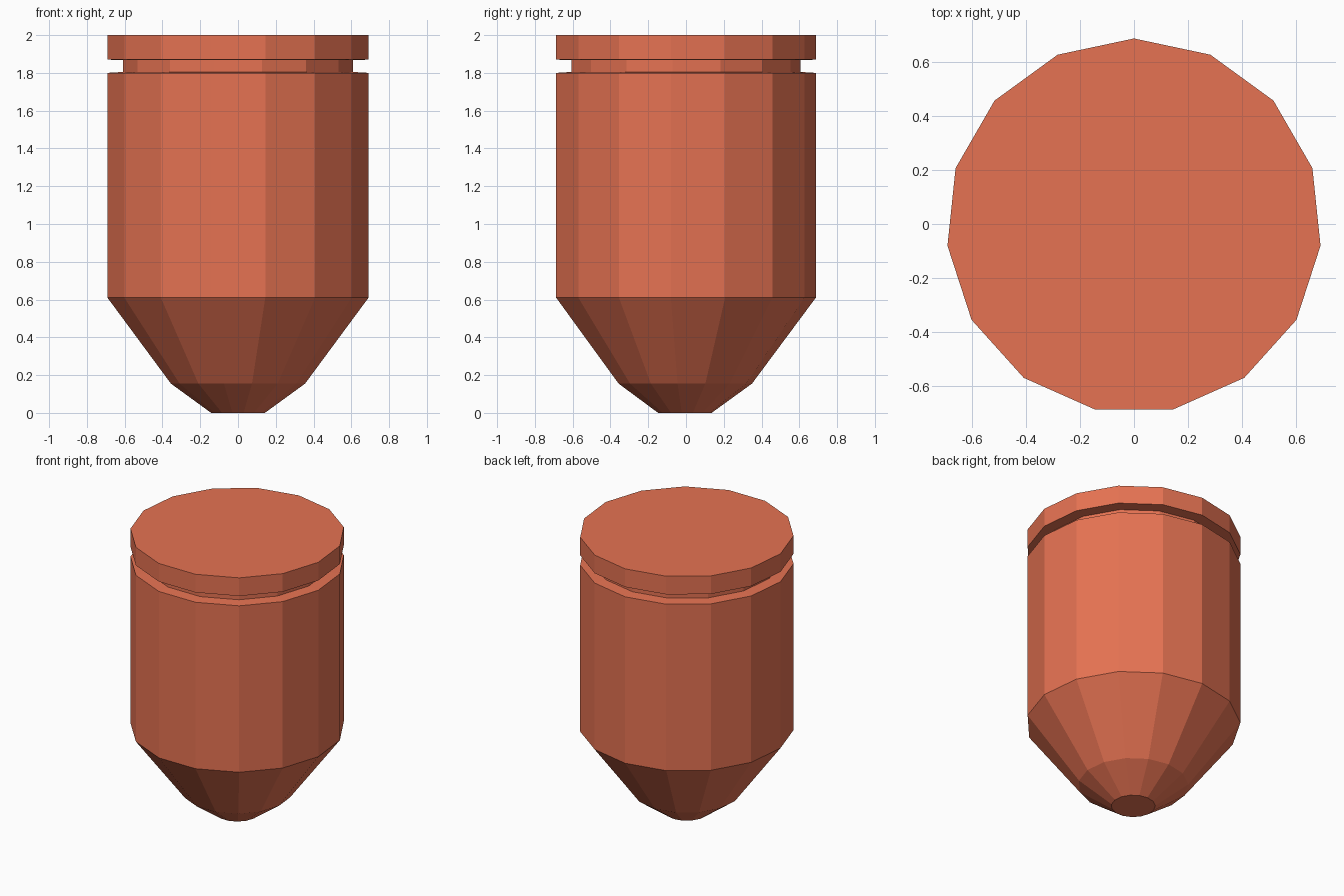
import bpy, bmesh, math

if "Cube" in bpy.data.objects:
    bpy.data.objects.remove(bpy.data.objects["Cube"])

SIDES = 15
Y_SHIFT = -0.0076  # centres the odd-sided polygon's bounds

# (radius, height) from the blunt tip up to the flat top
PROFILE = [
    (0.143, 0.0), (0.357, 0.155),      # blunt tip
    (0.695, 0.61), (0.695, 1.80),      # cone and straight body
    (0.613, 1.805), (0.613, 1.868),    # groove
    (0.695, 1.87), (0.695, 2.0),       # cap
]


def lathe(name, profile, color):
    bm = bmesh.new()
    rings = []
    for r, z in profile:
        angles = [math.pi / 2 + 2 * math.pi * i / SIDES for i in range(SIDES)]
        rings.append([bm.verts.new((r * math.cos(a), r * math.sin(a) + Y_SHIFT, z))
                      for a in angles])
    for low, high in zip(rings, rings[1:]):
        for i in range(SIDES):
            j = (i + 1) % SIDES
            bm.faces.new((low[i], low[j], high[j], high[i]))
    bm.faces.new(rings[0][::-1])
    bm.faces.new(rings[-1])
    mesh = bpy.data.meshes.new(name)
    bm.to_mesh(mesh)
    bm.free()
    mat = bpy.data.materials.new(name + "_color")
    mat.diffuse_color = color
    mat.use_nodes = True
    mat.node_tree.nodes["Principled BSDF"].inputs["Base Color"].default_value = mat.diffuse_color
    mesh.materials.append(mat)
    obj = bpy.data.objects.new(name, mesh)
    bpy.context.collection.objects.link(obj)
    return obj


# Faceted pointed body with grooved cap
lathe("grooved_body", PROFILE, (0.79, 0.17, 0.085, 1))
